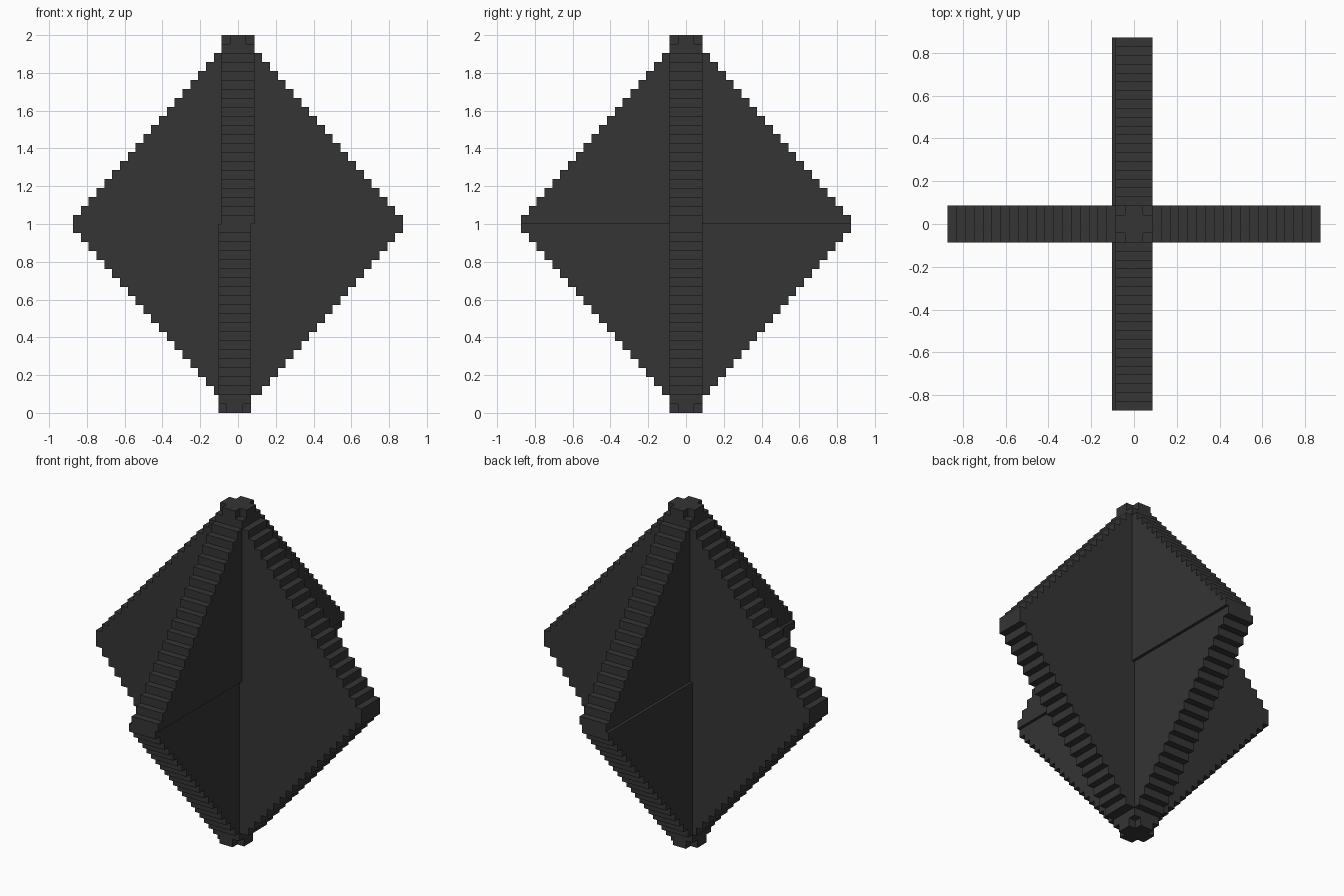
import bpy, bmesh
from mathutils import Vector

cube = bpy.data.objects.get("Cube")
if cube:
    bpy.data.objects.remove(cube, do_unlink=True)

mat = bpy.data.materials.new("charcoal")
mat.use_nodes = True
colour = (0.035, 0.035, 0.035, 1)
mat.diffuse_color = colour
bsdf = mat.node_tree.nodes["Principled BSDF"]
bsdf.inputs["Base Color"].default_value = colour
bsdf.inputs["Roughness"].default_value = 0.7

LAYERS = 21              # stair layers from tip to middle
H = 1 / LAYERS           # layer height
TIP = 0.087              # half width of the tip and half thickness of a plate
REACH = 0.873            # half width at the middle
STEP = (REACH - TIP) / (LAYERS - 2)
SHIFT = -0.017           # sideways offset of the lower half


def prism(name, outline, direction, thickness, offset=0.0):
    """Extrude a (u, z) outline into a plate running along x or y."""
    bm = bmesh.new()

    def place(u, v, z):
        return (u, v, z) if direction == "x" else (v + offset, u, z)

    face = bm.faces.new([bm.verts.new(place(u, -thickness, z)) for u, z in outline])
    out = bmesh.ops.extrude_face_region(bm, geom=[face])
    move = Vector(place(0, thickness, 0)) - Vector(place(0, -thickness, 0))
    bmesh.ops.translate(bm, vec=move,
                        verts=[g for g in out["geom"] if isinstance(g, bmesh.types.BMVert)])
    bmesh.ops.recalc_face_normals(bm, faces=bm.faces)
    mesh = bpy.data.meshes.new(name)
    bm.to_mesh(mesh)
    bm.free()
    mesh.materials.append(mat)
    ob = bpy.data.objects.new(name, mesh)
    bpy.context.collection.objects.link(ob)
    return ob


def stair_outline(sign, tip_shift):
    """Stepped triangle from just below the tip to the middle (z = 1)."""
    right, left = [], []
    for i in range(1, LAYERS):
        w = TIP + STEP * (i - 1)
        c = tip_shift if i == 1 else 0
        for k in (i, i + 1):
            z = 1 + sign * (1 - k * H)
            right.append((c + w, z))
            left.append((c - w, z))
    return right + left[::-1]


for half, sign, shift in (("upper", 1, 0.0), ("lower", -1, SHIFT)):
    # Two crossed stepped plates
    prism(half + "_side_plate", stair_outline(sign, shift), "x", TIP)
    prism(half + "_front_plate", stair_outline(sign, 0), "y", TIP, shift)
    # Cross-shaped cap on the tip
    z0, z1 = 1 + sign, 1 + sign * (1 - H)
    arm = 0.043
    prism(half + "_cap_side_bar", [(shift + TIP, z0), (shift + TIP, z1),
                                   (shift - TIP, z1), (shift - TIP, z0)], "x", arm)
    prism(half + "_cap_front_bar", [(TIP, z0), (TIP, z1), (-TIP, z1), (-TIP, z0)],
          "y", arm, shift)
